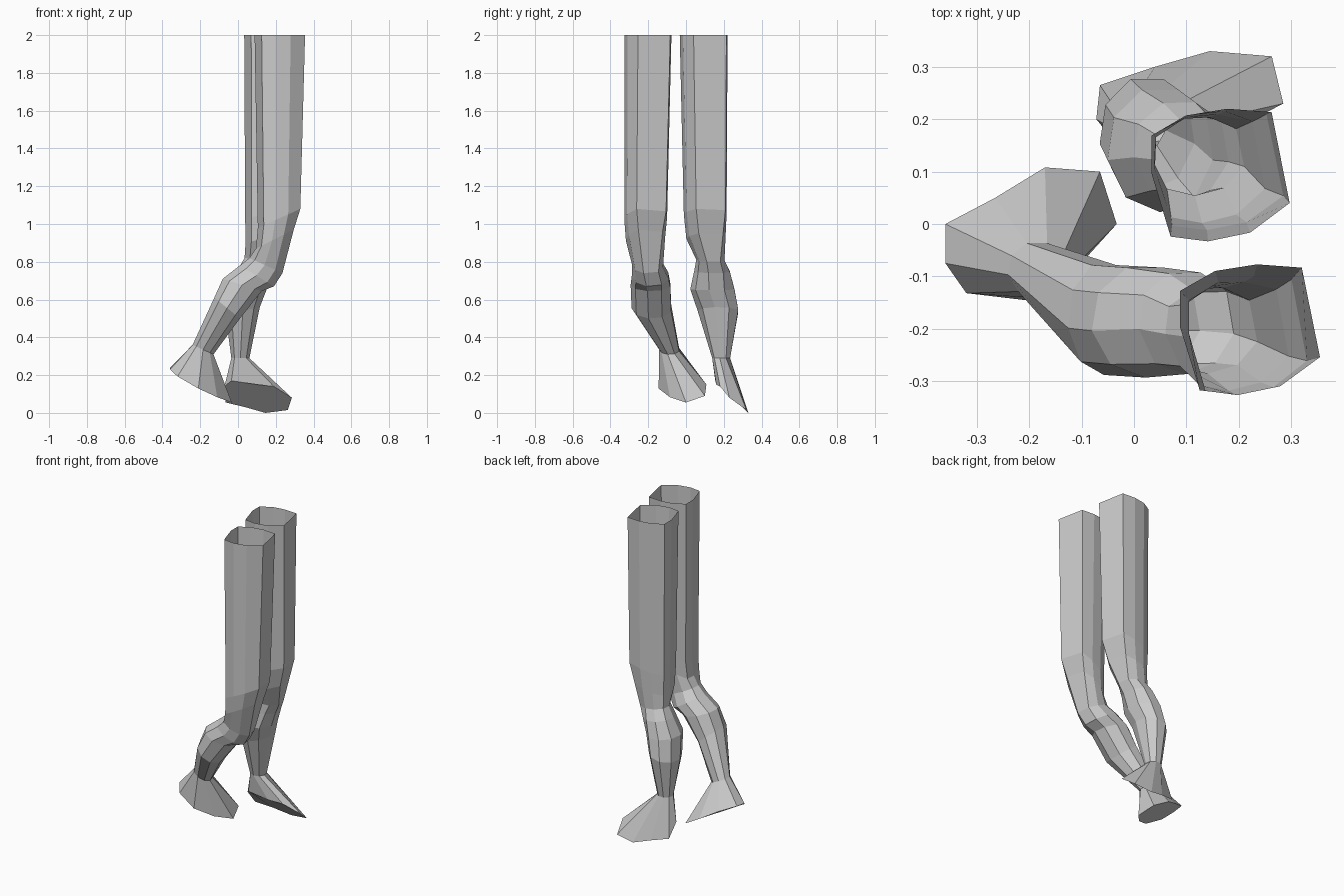
import bpy, bmesh, math
from mathutils import Vector

# Nine-sided cross-sections: boxy-fronted thigh and round lower leg
THIGH = [(-1, .6), (-.5, .9), (.1, 1), (.74, .95), (1, -.4),
         (.43, -.84), (-.18, -.97), (-.72, -.9), (-1, .05)]
ROUND = [(math.cos(math.radians(150 - 40 * i)) * 1.02,
          math.sin(math.radians(150 - 40 * i)) * 1.03) for i in range(9)]


def ring(back, front, ys, blend):
    """Section spanning back (x, z) to front (x, z) and a y range."""
    p, q = Vector((back[0], 0, back[1])), Vector((front[0], 0, front[1]))
    mid, u = (p + q) / 2, (q - p) / 2
    cy, ry = (ys[0] + ys[1]) / 2, (ys[1] - ys[0]) / 2
    pts = []
    for a, b in zip(THIGH, ROUND):
        s = a[0] * (1 - blend) + b[0] * blend
        t = a[1] * (1 - blend) + b[1] * blend
        pts.append(mid + u * s + Vector((0, cy + ry * t, 0)))
    return pts


def loft(name, sections, sole):
    bm = bmesh.new()
    rows = [ring(*s) for s in sections] + [sole]
    rows = [[bm.verts.new(p) for p in r] for r in rows]
    for a, b in zip(rows, rows[1:]):
        for i in range(9):
            j = (i + 1) % 9
            bm.faces.new((a[i], a[j], b[j], b[i]))
    bm.faces.new(rows[-1])          # closed sole, open top
    bmesh.ops.recalc_face_normals(bm, faces=bm.faces)
    me = bpy.data.meshes.new(name)
    bm.to_mesh(me)
    bm.free()
    bpy.context.collection.objects.link(bpy.data.objects.new(name, me))


# Bent leg with the lower leg swung back
loft("bent_leg", [
    ((.088, 2), (.355, 2), (-.33, -.077), 0),
    ((.105, .98), (.33, 1.08), (-.33, -.10), 0),
    ((.095, .87), (.295, .97), (-.32, -.11), .2),
    ((.06, .82), (.235, .74), (-.285, -.12), .6),
    ((.01, .78), (.19, .67), (-.285, -.09), .8),
    ((-.08, .71), (.125, .645), (-.29, -.08), 1),
    ((-.125, .61), (.01, .50), (-.285, -.075), 1),
    ((-.24, .36), (-.13, .31), (-.14, -.035), 1),
], [(-.36, 0, .24), (-.265, .05, .2), (-.17, .108, .15), (-.065, .1, .09),
    (-.033, 0, .055), (-.11, -.085, .083), (-.21, -.145, .129),
    (-.32, -.132, .193), (-.36, -.075, .23)])

# Nearly straight supporting leg
loft("straight_leg", [
    ((.033, 2), (.297, 2), (-.037, .22), 0),
    ((.038, 1.03), (.285, 1.08), (-.015, .215), 0),
    ((.04, .9), (.25, .95), (0, .21), .2),
    ((.035, .82), (.21, .80), (.055, .205), .6),
    ((0, .76), (.18, .74), (.045, .235), .8),
    ((-.05, .66), (.15, .65), (.026, .26), 1),
    ((-.065, .52), (.115, .56), (.065, .28), 1),
    ((-.035, .29), (.06, .29), (.14, .235), 1),
], [(-.065, .265, .055), (.04, .30, .03), (.145, .33, 0), (.263, .32, .015),
    (.285, .23, .08), (.19, .18, .14), (.10, .16, .15),
    (-.035, .155, .17), (-.072, .20, .14)])
